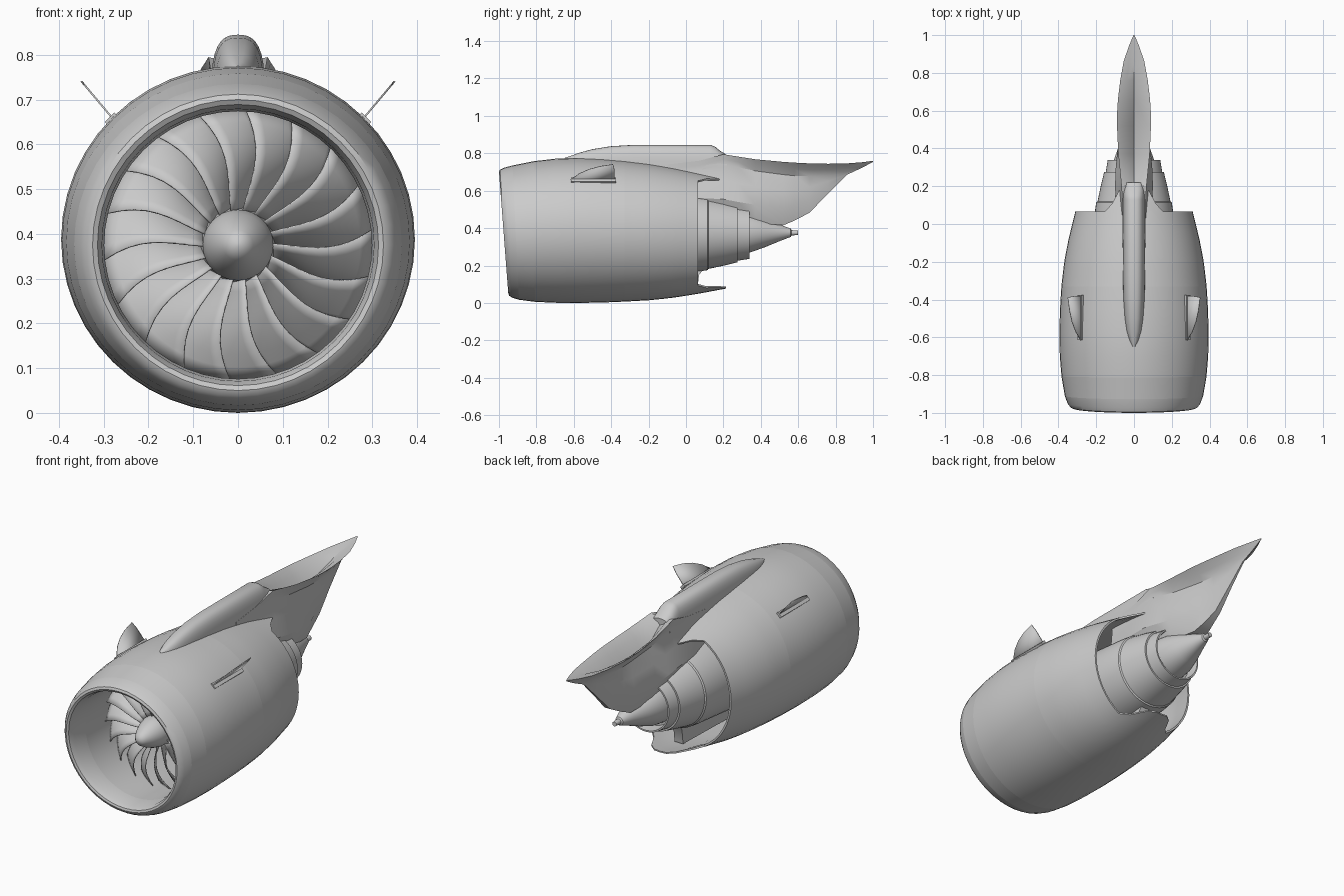
import bpy, bmesh
from math import sin, cos, pi, radians

if "Cube" in bpy.data.objects:
    bpy.data.objects.remove(bpy.data.objects["Cube"])

N = 48          # sides of the round parts
AX = 0.375      # engine axis height


def make(name, verts, faces, recalc=False, angle=35):
    me = bpy.data.meshes.new(name)
    me.from_pydata(verts, [], faces)
    if recalc:
        bm = bmesh.new()
        bm.from_mesh(me)
        bmesh.ops.remove_doubles(bm, verts=bm.verts, dist=1e-5)
        bmesh.ops.recalc_face_normals(bm, faces=bm.faces)
        bm.to_mesh(me)
        bm.free()
    ob = bpy.data.objects.new(name, me)
    bpy.context.collection.objects.link(ob)
    bpy.ops.object.select_all(action='DESELECT')
    ob.select_set(True)
    bpy.context.view_layer.objects.active = ob
    bpy.ops.object.shade_smooth_by_angle(angle=radians(angle))
    return ob


def loft(name, rings, caps=False, angle=35):
    n = len(rings[0])
    verts = [p for r in rings for p in r]
    faces = [(i*n+j, i*n+(j+1) % n, (i+1)*n+(j+1) % n, (i+1)*n+j)
             for i in range(len(rings)-1) for j in range(n)]
    if caps:
        faces += [tuple(range(n)), tuple(range((len(rings)-1)*n, len(rings)*n))]
    return make(name, verts, faces, caps, angle)


def interp(table, y):
    for a, b in zip(table, table[1:]):
        if y <= b[0]:
            t = max(0, (y-a[0])/(b[0]-a[0]))
            return [p+(q-p)*t for p, q in zip(a, b)]
    return list(table[-1])


def point(a, y, r, cz=AX, xs=1.0):
    z = cz + r*cos(a)
    t = min(1, max(0, (-0.8-y)/0.175))          # drooped inlet plane
    return (r*xs*sin(a), y - 0.026*(z-AX)/0.34*t, z)


def ring(*s):
    return [point(2*pi*j/N, *s) for j in range(N)]


# Nacelle profiles: y, radius, centre height, width factor
outer = [(-0.975, .325, .375, 1), (-0.97, .337, .375, 1), (-0.95, .348, .375, 1.01), (-0.91, .359, .376, 1.02),
         (-0.81, .376, .382, 1.02), (-0.7, .385, .386, 1.02), (-0.58, .3875, .3875, 1.02),
         (-0.45, .384, .386, 1.02), (-0.33, .377, .384, 1.02), (-0.2, .366, .380, 1.01),
         (-0.08, .350, .376, .99), (0.065, .324, .373, .96), (0.22, .294, .372, .95)]
inner = [(-0.97, .314, .375, 1), (-0.94, .304, .375, 1), (-0.85, .299, .375, 1), (-0.68, .303, .375, 1),
         (-0.5, .318, .378, 1), (-0.33, .33, .378, 1), (-0.08, .328, .375, .99),
         (0.065, .314, .373, .96), (0.22, .287, .372, .95)]

loft("inlet_lip", [ring(*s) for s in inner[2::-1] + outer[:4]])
loft("inlet_cowl", [ring(*s) for s in outer[3:5]])
loft("fan_cowl", [ring(*s) for s in outer[4:9]])
loft("fan_duct_lining", [ring(*s) for s in inner[5:1:-1]])


# Rear cowl with tongues at top and bottom of its trailing edge
def rear_ring(table, s):
    out = []
    for j in range(N):
        a = 2*pi*j/N
        d = min(a % pi, pi - a % pi)
        k = min(1, max(0, (0.52-d)/0.36))
        end = 0.065 + 0.15*k*k*(3-2*k)
        out.append(point(a, *interp(table, -0.33 + s*(end+0.33))))
    return out


steps = [i/8 for i in range(9)]
loft("rear_cowl", [rear_ring(outer, s) for s in steps] + [rear_ring(inner, s) for s in steps[::-1]])


# Turned core parts on the axis
def turned(name, prof):
    return loft(name, [ring(*p) for p in prof], True)


turned("core_cowl", [(-.54, .15), (-.5, .18), (-.35, .215), (-.15, .225), (.065, .207), (.115, .2),
                     (.12, .193), (.2, .176), (.275, .158), (.275, .13)])
turned("core_nozzle", [(.26, .152), (.34, .139), (.34, .131), (.28, .125)])
turned("exhaust_plug", [(.27, .115), (.34, .106), (.42, .078), (.5, .045), (.56, .022), (.565, .014),
                        (.6, .012)])
turned("fan_hub", [(-.7, .078), (-.62, .088), (-.53, .11)])
turned("spinner", [(-.835, .004), (-.83, .02), (-.815, .034), (-.78, .054), (-.74, .07), (-.7, .079), (-.69, .079)])

# Fan blades: twisted sheets, given thickness
verts, faces = [], []
R, C, BLADES = 9, 6, 18
for b in range(BLADES):
    base = len(verts)
    for i in range(R):
        t = i/(R-1)
        r = 0.076 + 0.224*t
        stagger, chord = radians(18+44*t), 0.1+0.026*t
        for j in range(C):
            u = j/(C-1) - 0.5
            tang = u*chord*sin(stagger) + 0.008*(1-4*u*u)
            a = 2*pi*b/BLADES + tang/r + 0.1*sin(pi*t) - 0.1*t
            verts.append((r*sin(a), -0.655 + u*chord*cos(stagger) - 0.02*sin(pi*t), AX + r*cos(a)))
    for i in range(R-1):
        for j in range(C-1):
            k = base + i*C + j
            faces.append((k, k+1, k+C+1, k+C))
fan = make("fan_blades", verts, faces)
mod = fan.modifiers.new("thickness", 'SOLIDIFY')
mod.thickness, mod.offset = 0.004, 0

# Fairing over the nacelle, rounded cross-section
fairing = [(-.65, .012, .775), (-.62, .03, .785), (-.57, .043, .803), (-.5, .051, .822), (-.4, .057, .838),
           (-.28, .06, .845), (.13, .06, .845), (.155, .06, .836), (.18, .06, .815), (.22, .06, .79)]
rings = []
for y, w, zt in fairing:
    rings.append([(w*(1 if cos(a) >= 0 else -1)*abs(cos(a))**.75, y, .70 + (zt-.70)*max(0, sin(a))**.6)
                  for a in [pi*i/16 for i in range(17)]])
loft("pylon_fairing", rings, True, 40)

# Pylon: flared rim with a hollow top, narrowing to a keel
# y, rim z, rim half width, hollow z, crease z, crease half width, belly half width, keel z
pylon = [(-.1, .74, .06, .74, .69, .06, .07, .50), (.07, .76, .06, .76, .71, .06, .095, .48),
         (.2, .795, .066, .77, .74, .058, .10, .455), (.28, .782, .074, .71, .725, .054, .098, .44),
         (.37, .768, .083, .67, .706, .048, .09, .427), (.52, .754, .09, .66, .686, .04, .065, .415),
         (.58, .75, .09, .67, .68, .036, .045, .44), (.66, .746, .085, .685, .677, .03, .026, .482),
         (.76, .744, .073, .71, .68, .022, .014, .585), (.86, .746, .055, .738, .70, .014, .006, .685),
         (.94, .752, .028, .75, .728, .008, .003, .722), (1.0, .76, .003, .759, .756, .002, .001, .754)]
rings = []
for y, zt, w, zf, zc, wc, wl, zb in pylon:
    zm = (zt+zc)/2
    half = [(w*.5, zt-(zt-zf)*.35), (w, zt), (wc+(w-wc)*.4, zm), (wc, zc),
            (wc*.5+wl*.5, zc-(zc-zb)*.3), (wl, zc-(zc-zb)*.65), (wl*.6, zb)]
    full = [(0, zf)] + half + [(0, zb)] + [(-x, z) for x, z in half[::-1]]
    rings.append([(x, y, z) for x, z in full])
loft("pylon", rings, True, 30)

# Lower bifurcation strut between core and cowl
side = [(-.35, .06), (.06, .07), (.07, .15), (.11, .2), (-.35, .2)]
loft("lower_strut", [[(x, y, z) for y, z in side] for x in (-.025, .025)], True)

# Side strakes with base plates, mirrored
fin = [(-.62, -.1), (-.62, .05), (-.57, .45), (-.52, .7), (-.46, .88), (-.39, 1), (-.383, .7), (-.38, -.1)]
for sx, label in ((1, "right"), (-1, "left")):
    ob = make("strake_" + label, [(sx*(.275+.075*h), y, .652+.089*h) for y, h in fin], [tuple(range(len(fin)))])
    m = ob.modifiers.new("thickness", 'SOLIDIFY')
    m.thickness, m.offset = 0.004, 0
    bpy.ops.mesh.primitive_cube_add(size=1, location=(sx*.283, -.495, .656), rotation=(0, sx*radians(45), 0))
    plate = bpy.context.object
    plate.name = "strake_base_" + label
    plate.scale = (.03, .24, .012)
